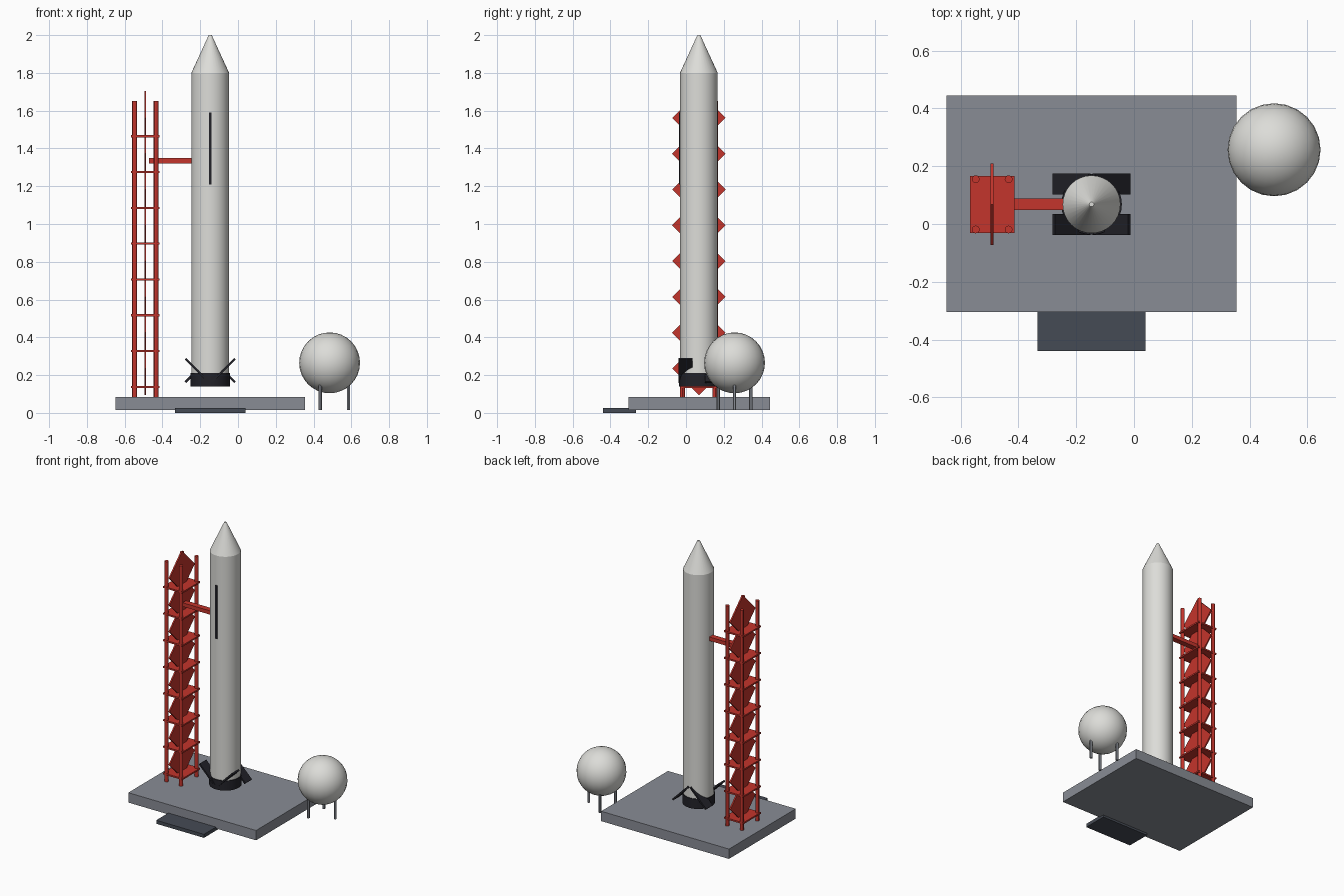
import bpy, bmesh, math
from mathutils import Matrix, Vector

cube = bpy.data.objects.get("Cube")
if cube:
    bpy.data.objects.remove(cube, do_unlink=True)


def material(name, rgb):
    m = bpy.data.materials.new(name)
    m.use_nodes = True
    m.diffuse_color = (*rgb, 1)
    m.node_tree.nodes["Principled BSDF"].inputs["Base Color"].default_value = (*rgb, 1)
    return m


WHITE = material("off_white", (0.72, 0.72, 0.69))
RED = material("tower_red", (0.55, 0.035, 0.025))
GREY = material("concrete_grey", (0.25, 0.265, 0.3))
SLATE = material("dark_slate", (0.06, 0.07, 0.09))
BLACK = material("near_black", (0.016, 0.016, 0.022))


def finish(name, bm, mat, smooth=False):
    mesh = bpy.data.meshes.new(name)
    bm.to_mesh(mesh)
    bm.free()
    mesh.materials.append(mat)
    obj = bpy.data.objects.new(name, mesh)
    bpy.context.collection.objects.link(obj)
    if smooth:
        bpy.ops.object.select_all(action='DESELECT')
        obj.select_set(True)
        bpy.context.view_layer.objects.active = obj
        bpy.ops.object.shade_smooth_by_angle(angle=math.radians(30))
    return obj


def box(name, center, size, mat, rot=Matrix()):
    bm = bmesh.new()
    bmesh.ops.create_cube(bm, size=1, matrix=Matrix.Translation(center) @ rot @ Matrix.Diagonal((*size, 1)))
    return finish(name, bm, mat)


def cone(name, x, y, z0, z1, r0, r1, mat, sides=32):
    bm = bmesh.new()
    bmesh.ops.create_cone(bm, cap_ends=True, segments=sides, radius1=r0, radius2=r1, depth=z1 - z0,
                          matrix=Matrix.Translation((x, y, (z0 + z1) / 2)))
    return finish(name, bm, mat, True)


# Launch pad and flame trench
CX, CY = -0.147, 0.068
box("launch_pad", (CX, 0.07, 0.05), (1.005, 0.75, 0.07), GREY)
box("flame_trench", (CX, -0.353, 0.0125), (0.375, 0.175, 0.025), SLATE)

# Rocket
cone("rocket_body", CX, CY, 0.15, 1.8, 0.1, 0.1, WHITE)
cone("nose_cone", CX, CY, 1.8, 2.0, 0.1, 0.008, WHITE)
cone("engine_skirt", CX, CY, 0.14, 0.21, 0.105, 0.105, BLACK)
box("body_stripe", (CX, CY - 0.1, 1.4), (0.014, 0.009, 0.38), BLACK)

# Folded fins: front pair rises outward, back pair drops outward
for side, sx in (("left", 1), ("right", -1)):
    for end, sy in (("front", -1), ("back", 1)):
        tilt = Matrix.Rotation(math.radians(45 * sx * sy), 4, 'Y')
        box(f"{end}_{side}_fin", (CX + 0.069 * sx, CY + 0.07 * sy, 0.225),
            (0.175, 0.073, 0.012), BLACK, tilt)

# Service tower
TX = -0.491
for sx in (-1, 1):
    for sy in (-1, 1):
        cone("tower_post", TX + 0.057 * sx, CY + 0.087 * sy, 0.08, 1.65, 0.0135, 0.0135, RED, 12)
for i in range(8):
    box("tower_platform", (TX, CY, 0.138 + 0.1895 * i), (0.153, 0.198, 0.011), RED)
    box("tower_brace", (TX, CY, 0.235 + 0.1895 * i), (0.01, 0.2, 0.2), RED,
        Matrix.Rotation(math.radians(45), 4, 'X'))
box("access_arm", (-0.353, CY, 1.335), (0.235, 0.04, 0.027), RED)

# Storage tank on three legs
TANK = Vector((0.485, 0.257, 0.265))
bm = bmesh.new()
bmesh.ops.create_uvsphere(bm, u_segments=24, v_segments=16, radius=0.161, matrix=Matrix.Translation(TANK))
finish("storage_tank", bm, WHITE, True)
for i in range(3):
    a = math.radians(120 * i)
    cone("tank_leg", TANK.x + 0.1 * math.cos(a), TANK.y + 0.1 * math.sin(a), 0.015, 0.16, 0.009, 0.009, GREY, 12)
